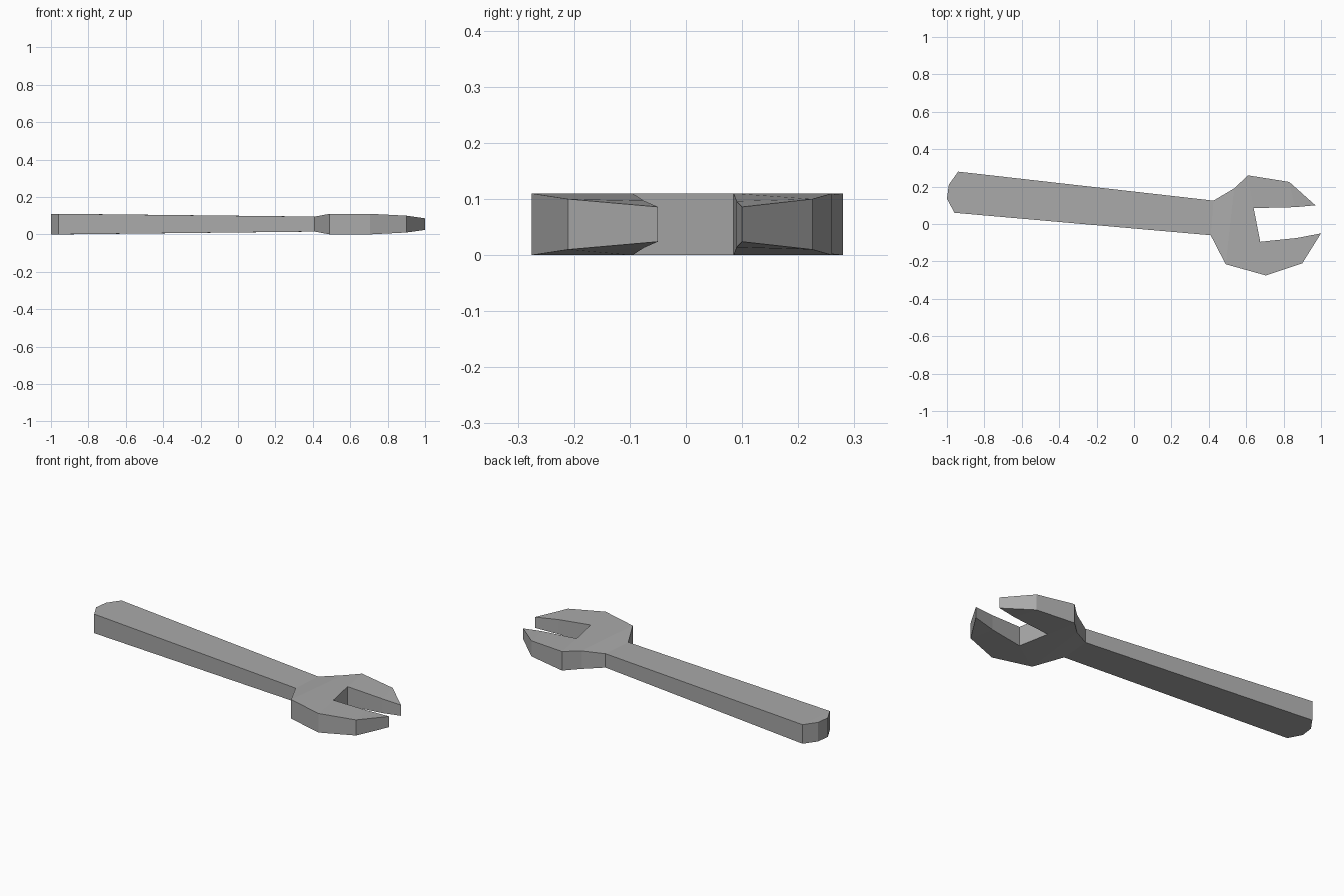
import bpy
import bmesh

cube = bpy.data.objects.get("Cube")
if cube:
    bpy.data.objects.remove(cube, do_unlink=True)

MID = 0.055  # height of the symmetry plane

# Outline, counter-clockwise: x, y, half thickness
outline = [
    # rounded handle end
    (-0.94, 0.28, 0.055), (-0.99, 0.21, 0.055), (-1.0, 0.135, 0.055), (-0.96, 0.06, 0.055),
    # neck and lower jaw
    (0.41, -0.06, 0.04), (0.49, -0.215, 0.055), (0.705, -0.275, 0.055),
    (0.90, -0.21, 0.045), (1.0, -0.05, 0.031),
    # jaw opening
    (0.87, -0.075, 0.042), (0.675, -0.095, 0.055), (0.64, 0.085, 0.055), (0.86, 0.09, 0.041),
    # upper jaw and neck
    (0.97, 0.10, 0.031), (0.83, 0.225, 0.045), (0.61, 0.26, 0.055),
    (0.535, 0.19, 0.052), (0.425, 0.125, 0.04),
]

# Panels that fill the outline: handle, neck, head, lower jaw, upper jaw
panels = [
    (0, 1, 2, 3), (0, 3, 4, 17), (17, 4, 5, 16), (16, 5, 10, 11),
    (5, 6, 10), (6, 7, 9, 10), (7, 8, 9),
    (16, 11, 15), (11, 12, 14, 15), (12, 13, 14),
]

steel = bpy.data.materials.new("grey_steel")
steel.use_nodes = True
colour = (0.40, 0.40, 0.40, 1.0)
steel.diffuse_color = colour
steel.node_tree.nodes["Principled BSDF"].inputs["Base Color"].default_value = colour

# Top and bottom panels joined by a wall around the outline
bm = bmesh.new()
top = [bm.verts.new((x, y, MID + h)) for x, y, h in outline]
bottom = [bm.verts.new((x, y, MID - h)) for x, y, h in outline]
for panel in panels:
    bm.faces.new([top[i] for i in panel])
    bm.faces.new([bottom[i] for i in reversed(panel)])
for i in range(len(outline)):
    j = (i + 1) % len(outline)
    bm.faces.new((bottom[i], bottom[j], top[j], top[i]))
bmesh.ops.recalc_face_normals(bm, faces=bm.faces)

mesh = bpy.data.meshes.new("wrench")
bm.to_mesh(mesh)
bm.free()
mesh.materials.append(steel)
wrench = bpy.data.objects.new("wrench", mesh)
bpy.context.collection.objects.link(wrench)
